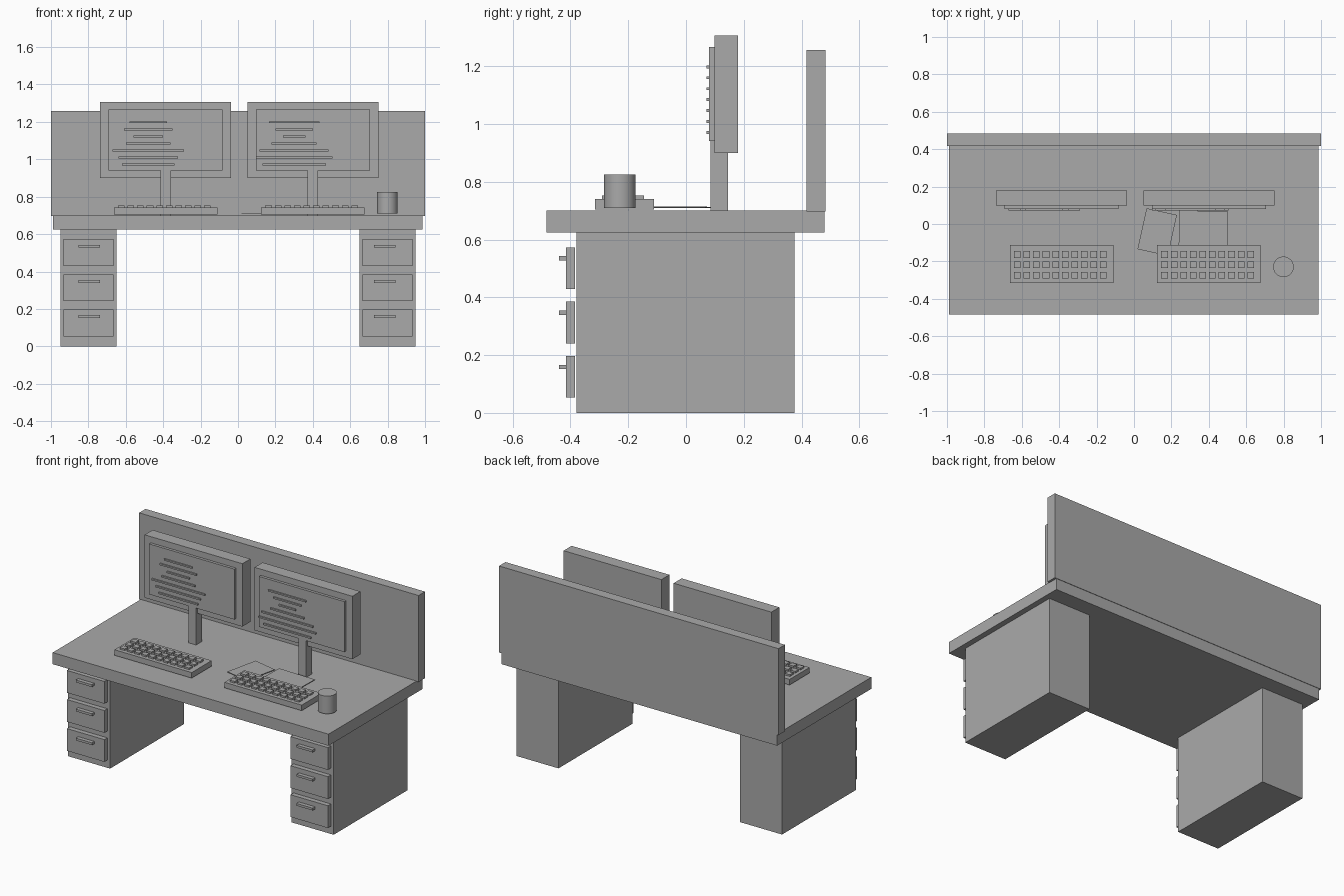
import bpy, bmesh, math
from mathutils import Matrix, Vector

if "Cube" in bpy.data.objects:
    bpy.data.objects.remove(bpy.data.objects["Cube"])

grey = bpy.data.materials.new("plain grey")
grey.diffuse_color = (0.4, 0.4, 0.4, 1)
grey.use_nodes = True
grey.node_tree.nodes["Principled BSDF"].inputs["Base Color"].default_value = grey.diffuse_color


def finish(name, bm):
    mesh = bpy.data.meshes.new(name)
    bm.to_mesh(mesh)
    bm.free()
    mesh.materials.append(grey)
    obj = bpy.data.objects.new(name, mesh)
    bpy.context.collection.objects.link(obj)
    return obj


def add_box(bm, x, y, z, turn=0):
    """Box from three (min, max) ranges, turned about its own vertical axis."""
    centre = Vector([(a + b) / 2 for a, b in (x, y, z)])
    size = [b - a for a, b in (x, y, z)]
    m = (Matrix.Translation(centre) @ Matrix.Rotation(math.radians(turn), 4, 'Z')
         @ Matrix.Diagonal((*size, 1)))
    bmesh.ops.create_cube(bm, size=1, matrix=m)


def box(name, x, y, z, turn=0):
    bm = bmesh.new()
    add_box(bm, x, y, z, turn)
    return finish(name, bm)


def around(c, width):
    return (c - width / 2, c + width / 2)


# Desk top and rear privacy panel
box("desk_top", (-0.988, 0.986), (-0.483, 0.48), (0.625, 0.70))
box("back_panel", (-1, 1), (0.417, 0.483), (0.697, 1.257))

# Drawer cabinets
for side, cx, hx in (("left", -0.80, -0.795), ("right", 0.80, 0.785)):
    box(side + "_cabinet", around(cx, 0.30), (-0.379, 0.375), (0, 0.625))
    for i in range(3):
        z = 0.125 + i * 0.188
        box(f"{side}_drawer_{i + 1}", around(cx, 0.268), (-0.415, -0.384), around(z, 0.144))
        box(f"{side}_handle_{i + 1}", around(hx, 0.115), (-0.44, -0.415), around(z + 0.034, 0.015))

# Monitors with raised text lines, and keyboards
line_widths = {"left": (0.20, 0.26, 0.16, 0.24, 0.38, 0.32, 0.28),
               "right": (0.27, 0.20, 0.12, 0.24, 0.37, 0.41, 0.34)}
for side, cx, text_x in (("left", -0.387, -0.48), ("right", 0.40, 0.30)):
    box(side + "_monitor_case", around(cx, 0.70), (0.098, 0.18), (0.90, 1.307))
    box(side + "_screen", around(cx, 0.61), (0.08, 0.098), (0.941, 1.267))
    box(side + "_monitor_stand", around(cx, 0.055), (0.085, 0.145), (0.70, 0.945))

    bm = bmesh.new()
    for i, w in enumerate(line_widths[side]):
        add_box(bm, around(text_x, w), (0.071, 0.08), around(1.198 - i * 0.0378, 0.01))
    finish(side + "_screen_lines", bm)

    box(side + "_keyboard", around(cx, 0.553), (-0.315, -0.111), (0.705, 0.741))
    bm = bmesh.new()
    for col in range(10):
        for row in range(3):
            add_box(bm, around(cx - 0.237 + col * 0.0512, 0.035),
                    around(-0.163 - row * 0.0555, 0.035), (0.741, 0.752))
    finish(side + "_keys", bm)

# Loose papers
box("small_paper", around(0.124, 0.166), around(-0.043, 0.224), (0.709, 0.713), -12.5)
box("large_paper", around(0.371, 0.26), around(-0.035, 0.21), (0.711, 0.715), -1.5)

# Cup
bm = bmesh.new()
bmesh.ops.create_cone(bm, cap_ends=True, segments=32, radius1=0.055, radius2=0.055,
                      depth=0.115, matrix=Matrix.Translation((0.799, -0.229, 0.7675)))
cup = finish("cup", bm)
bpy.context.view_layer.objects.active = cup
cup.select_set(True)
bpy.ops.object.shade_smooth_by_angle()
